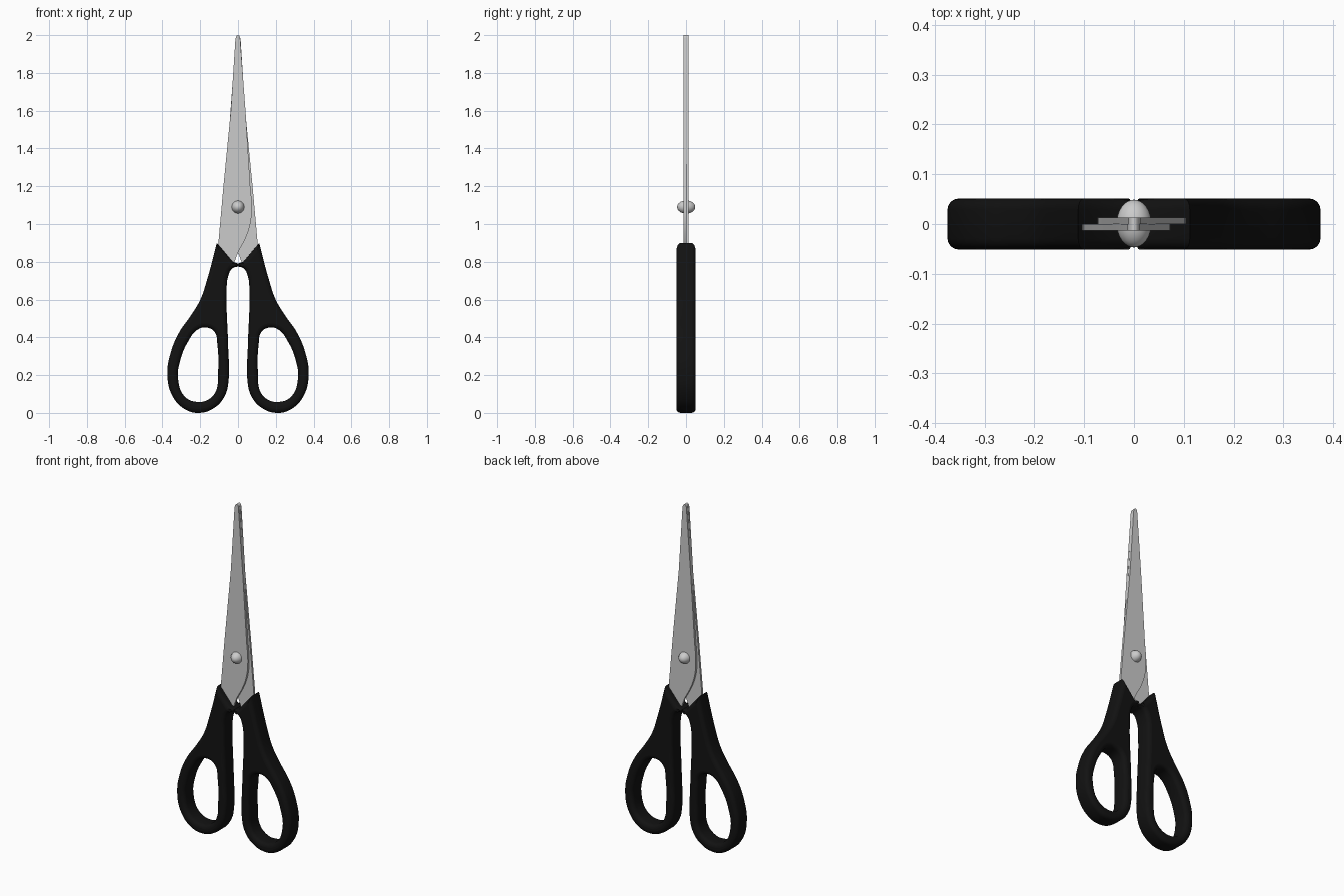
import bpy, math

if "Cube" in bpy.data.objects:
    bpy.data.objects.remove(bpy.data.objects["Cube"])


def make_material(name, color):
    m = bpy.data.materials.new(name)
    m.diffuse_color = color
    m.use_nodes = True
    m.node_tree.nodes["Principled BSDF"].inputs["Base Color"].default_value = m.diffuse_color
    return m


black = make_material("black_plastic", (0.006, 0.006, 0.006, 1))


def plate(name, outlines, side, half, bevel=0.0, y=0.0):
    """Solid plate from front-view outlines of (x, z, corner) points."""
    cu = bpy.data.curves.new(name, 'CURVE')
    cu.dimensions, cu.fill_mode = '2D', 'BOTH'
    cu.resolution_u = 6
    cu.extrude = half - bevel
    cu.bevel_depth, cu.offset, cu.bevel_resolution = bevel, -bevel, 3
    for pts in outlines:
        if side < 0:
            pts = pts[::-1]
        sp = cu.splines.new('BEZIER')
        sp.bezier_points.add(len(pts) - 1)
        sp.use_cyclic_u = True
        for bp, (x, z, corner) in zip(sp.bezier_points, pts):
            bp.co = (x * side, z, 0)
            kind = 'VECTOR' if corner else 'AUTO'
            bp.handle_left_type = bp.handle_right_type = kind
    ob = bpy.data.objects.new(name, cu)
    bpy.context.collection.objects.link(ob)
    ob.rotation_euler.x = math.pi / 2
    ob.location.y = y
    bpy.ops.object.select_all(action='DESELECT')
    ob.select_set(True)
    bpy.context.view_layer.objects.active = ob
    bpy.ops.object.convert(target='MESH')
    ob = bpy.context.object
    bpy.ops.object.shade_smooth_by_angle(angle=math.radians(35))
    return ob


# Handle profile (right side): clockwise outer edge, counter-clockwise finger hole
grip = [(0.0, 0.79, 1), (0.028, 0.80, 1), (0.112, 0.90, 1), (0.165, 0.70, 0),
        (0.20, 0.598, 0), (0.25, 0.515, 0), (0.312, 0.425, 0), (0.356, 0.32, 0),
        (0.374, 0.20, 0), (0.347, 0.09, 0), (0.285, 0.022, 0), (0.21, 0.0, 0),
        (0.125, 0.027, 0), (0.07, 0.09, 0), (0.05, 0.17, 0), (0.052, 0.35, 0),
        (0.06, 0.64, 0), (0.053, 0.72, 0), (0.03, 0.765, 0), (0.0, 0.775, 1)]
hole = [(0.168, 0.452, 0), (0.125, 0.43, 0), (0.109, 0.36, 0), (0.106, 0.20, 0),
        (0.115, 0.12, 0), (0.15, 0.075, 0), (0.21, 0.058, 0), (0.28, 0.085, 0),
        (0.317, 0.18, 0), (0.305, 0.28, 0), (0.26, 0.385, 0), (0.215, 0.44, 0)]
for label, s in (("left", -1), ("right", 1)):
    h = plate(label + "_handle", [grip, hole], s, 0.051, 0.022)
    h.data.materials.clear()
    h.data.materials.append(black)

# Blade profile (front blade): outer edge on the left, cutting edge on the right
blade = [(-0.07, 0.76, 1), (-0.105, 0.87, 1), (-0.102, 0.92, 1), (-0.077, 1.2, 1),
         (-0.038, 1.6, 1), (-0.014, 1.975, 1), (-0.008, 1.995, 0), (0.0, 2.0, 0),
         (0.008, 1.995, 0), (0.012, 1.975, 1), (0.041, 1.58, 1), (0.065, 1.2, 1),
         (0.073, 1.09, 0), (0.065, 1.0, 0), (0.04, 0.925, 0), (0.0, 0.848, 0),
         (-0.022, 0.79, 1)]
plate("front_blade", [blade], 1, 0.0065, y=-0.0062)
plate("back_blade", [blade], -1, 0.0065, y=0.0068)

# Pivot rivet
bpy.ops.mesh.primitive_uv_sphere_add(segments=32, ring_count=16, radius=1,
                                     location=(0, 0.001, 1.09))
rivet = bpy.context.object
rivet.name = "pivot_rivet"
rivet.scale = (0.035, 0.048, 0.035)
bpy.ops.object.shade_smooth()
